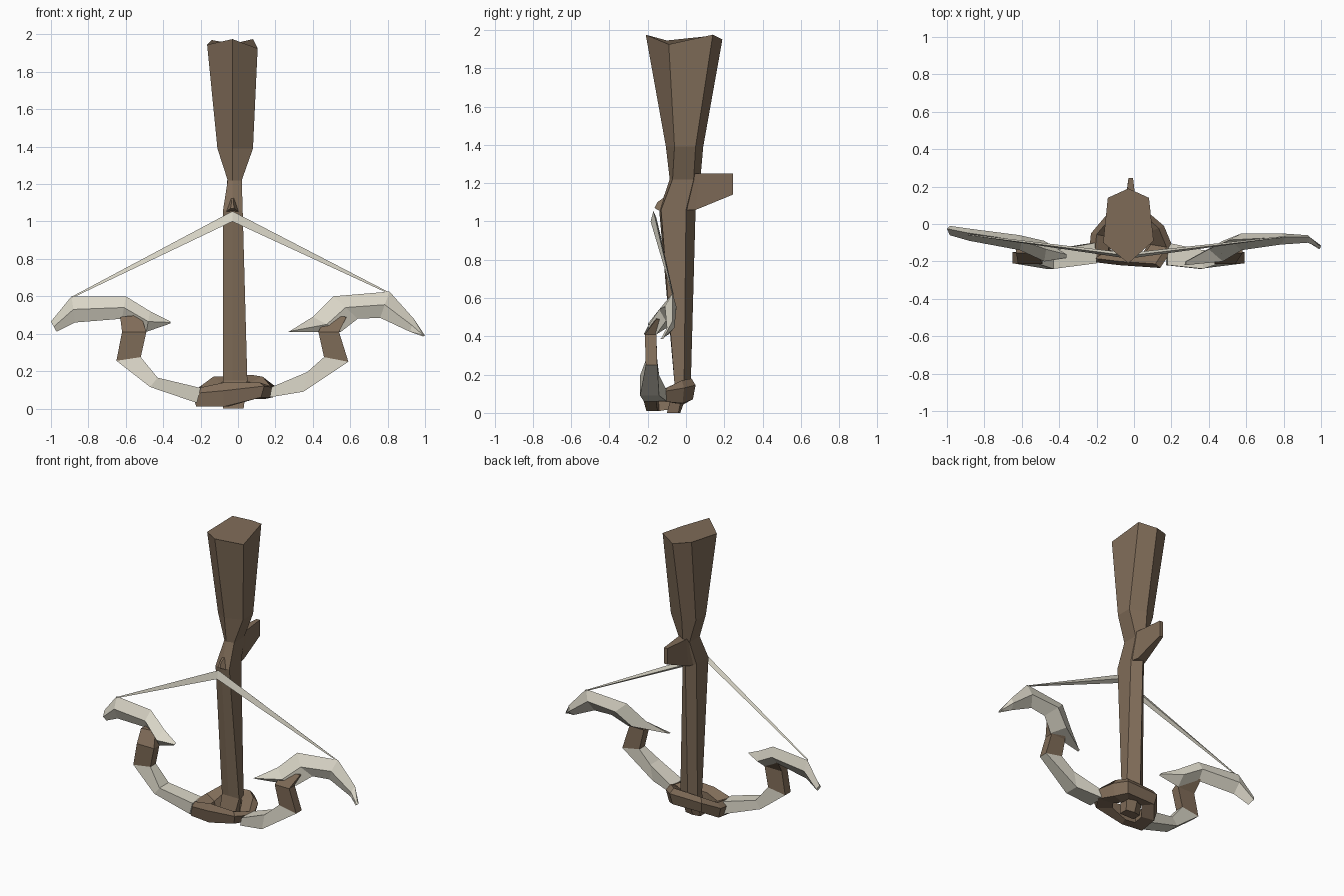
import bpy, bmesh
from mathutils import Vector


def material(name, rgb):
    m = bpy.data.materials.new(name)
    m.diffuse_color = (*rgb, 1)
    return m


WOOD = material("brown wood", (0.215, 0.15, 0.098))
BONE = material("pale bone", (0.70, 0.67, 0.57))


def loft(name, sections, mat, ring=False):
    """Skin matching cross-sections; cap the ends unless it is a ring."""
    bm = bmesh.new()
    rows = [[bm.verts.new(p) for p in s] for s in sections]
    n = len(rows[0])
    for a, b in zip(rows, rows[1:] + ([rows[0]] if ring else [])):
        for i in range(n):
            j = (i + 1) % n
            bm.faces.new((a[i], a[j], b[j], b[i]))
    if not ring:
        bm.faces.new(rows[0])
        bm.faces.new(rows[-1])
    bmesh.ops.remove_doubles(bm, verts=bm.verts, dist=0.0005)
    bmesh.ops.recalc_face_normals(bm, faces=bm.faces)
    me = bpy.data.meshes.new(name)
    bm.to_mesh(me)
    bm.free()
    me.materials.append(mat)
    ob = bpy.data.objects.new(name, me)
    bpy.context.collection.objects.link(ob)
    return ob


def box_section(lx, lz, ux, uz, yf, yb):
    return [(lx, yf, lz), (ux, yf, uz), (ux, yb, uz), (lx, yb, lz)]


def blade_section(lx, lz, ux, uz, yf, yb):
    """Diamond: lower edge, front ridge, upper edge, back ridge."""
    mx, my, mz = (lx + ux) / 2, (yf + yb) / 2, (lz + uz) / 2
    return [(lx, my - 0.01, lz), (mx, yf, mz), (ux, my + 0.01, uz), (mx, yb, mz)]


def hexagon(z, xl, xr, yf, ys, yr, yb):
    """Stock section: front point, two shoulders, two rear corners, back point."""
    c = -0.03
    return [(c, yf, z), (xr, ys, z), (xr, yr, z), (c, yb, z), (xl, yr, z), (xl, ys, z)]


# Stock, from nose to slanted butt
butt = [(-0.03, -0.21, 1.975), (0.105, -0.09, 1.925), (0.08, 0.14, 1.975),
        (-0.03, 0.19, 1.95), (-0.14, 0.14, 1.97), (-0.165, -0.10, 1.945)]
loft("stock", [
    hexagon(0.0, -0.08, 0.03, -0.10, -0.10, -0.04, -0.03),
    hexagon(0.15, -0.08, 0.05, -0.06, -0.06, -0.01, 0.025),
    hexagon(1.06, -0.08, 0.025, -0.14, -0.13, 0.0, 0.05),
    hexagon(1.22, -0.055, 0.02, -0.085, -0.07, 0.04, 0.075),
    hexagon(1.39, -0.11, 0.08, -0.105, -0.06, 0.05, 0.09),
    butt], WOOD)

# Trigger grip behind the neck
loft("trigger_grip", [
    [(-0.07, 0.0, 1.06), (0.02, 0.0, 1.06), (0.02, 0.02, 1.25), (-0.055, 0.02, 1.25)],
    [(-0.055, 0.05, 1.06), (0.01, 0.05, 1.06), (0.015, 0.07, 1.25), (-0.05, 0.07, 1.25)],
    [(-0.03, 0.245, 1.14), (-0.005, 0.245, 1.14), (-0.005, 0.245, 1.25), (-0.03, 0.245, 1.25)]],
    WOOD)

# String catch
loft("string_catch", [
    [(-0.08, -0.11, 1.04), (0.02, -0.11, 1.04), (-0.02, -0.08, 1.15), (-0.04, -0.08, 1.15)],
    [(-0.04, -0.165, 1.07), (-0.02, -0.165, 1.07), (-0.025, -0.15, 1.10), (-0.035, -0.15, 1.10)]],
    WOOD)

# Nose binding ring: outline x, y, bottom z, top z
binding = []
centre = Vector((-0.03, -0.09))
for x, y, zb, zt in [(-0.245, -0.20, 0.01, 0.11), (-0.08, -0.22, 0.01, 0.14),
                     (0.14, -0.235, 0.06, 0.14), (0.21, -0.13, 0.06, 0.12),
                     (0.16, -0.01, 0.05, 0.17), (0.09, 0.05, 0.07, 0.18),
                     (-0.15, 0.045, 0.07, 0.17), (-0.23, -0.05, 0.02, 0.12)]:
    def at(k, z):
        p = centre.lerp(Vector((x, y)), k)
        return (p.x, p.y, z)
    binding.append([at(0.9, zb), at(1.0, (zb + zt) / 2 + 0.02), at(0.85, zt),
                    at(0.5, zt - 0.03), at(0.45, zb)])
loft("nose_binding", binding, WOOD, ring=True)

# Each side: lower x, lower z, upper x, upper z, front y, back y
SIDES = {
    "left": dict(
        limb=[(-0.22, 0.03, -0.20, 0.11, -0.21, -0.10), (-0.47, 0.115, -0.43, 0.165, -0.24, -0.14),
              (-0.65, 0.255, -0.52, 0.275, -0.21, -0.15)],
        riser=[(-0.65, 0.255, -0.52, 0.275, -0.21, -0.15), (-0.62, 0.41, -0.49, 0.41, -0.215, -0.155),
               (-0.63, 0.49, -0.52, 0.50, -0.155, -0.10)],
        blade=[(-0.36, 0.455, -0.36, 0.465, -0.18, -0.165), (-0.49, 0.41, -0.47, 0.52, -0.20, -0.09),
               (-0.62, 0.48, -0.60, 0.60, -0.14, -0.06), (-0.87, 0.46, -0.89, 0.60, -0.09, -0.025),
               (-0.97, 0.41, -1.0, 0.465, -0.06, -0.01)],
        tip=(-0.885, -0.06, 0.60)),
    "right": dict(
        limb=[(0.17, 0.06, 0.18, 0.115, -0.22, -0.10), (0.35, 0.09, 0.37, 0.195, -0.24, -0.14),
              (0.59, 0.25, 0.46, 0.275, -0.21, -0.15)],
        riser=[(0.59, 0.25, 0.46, 0.275, -0.21, -0.15), (0.54, 0.41, 0.43, 0.41, -0.215, -0.155),
               (0.58, 0.49, 0.47, 0.50, -0.155, -0.10)],
        blade=[(0.27, 0.41, 0.28, 0.415, -0.22, -0.20), (0.55, 0.41, 0.40, 0.49, -0.20, -0.09),
               (0.64, 0.48, 0.51, 0.60, -0.14, -0.05), (0.76, 0.485, 0.81, 0.625, -0.11, -0.05),
               (0.92, 0.41, 0.94, 0.48, -0.10, -0.06), (0.99, 0.385, 1.0, 0.39, -0.13, -0.12)],
        tip=(0.81, -0.07, 0.62)),
}
for side, d in SIDES.items():
    loft(side + "_limb", [box_section(*s) for s in d["limb"]], BONE)
    loft(side + "_riser", [box_section(*s) for s in d["riser"]], WOOD)
    loft(side + "_blade", [blade_section(*s) for s in d["blade"]], BONE)
    # Bowstring half, tapering to the blade
    x, y, z = d["tip"]
    loft(side + "_string", [
        [(-0.03, -0.185, 1.0), (-0.03, -0.17, 1.055), (-0.03, -0.155, 1.02)],
        [(x, y, z - 0.008), (x, y, z), (x, y + 0.006, z - 0.004)]], BONE)
